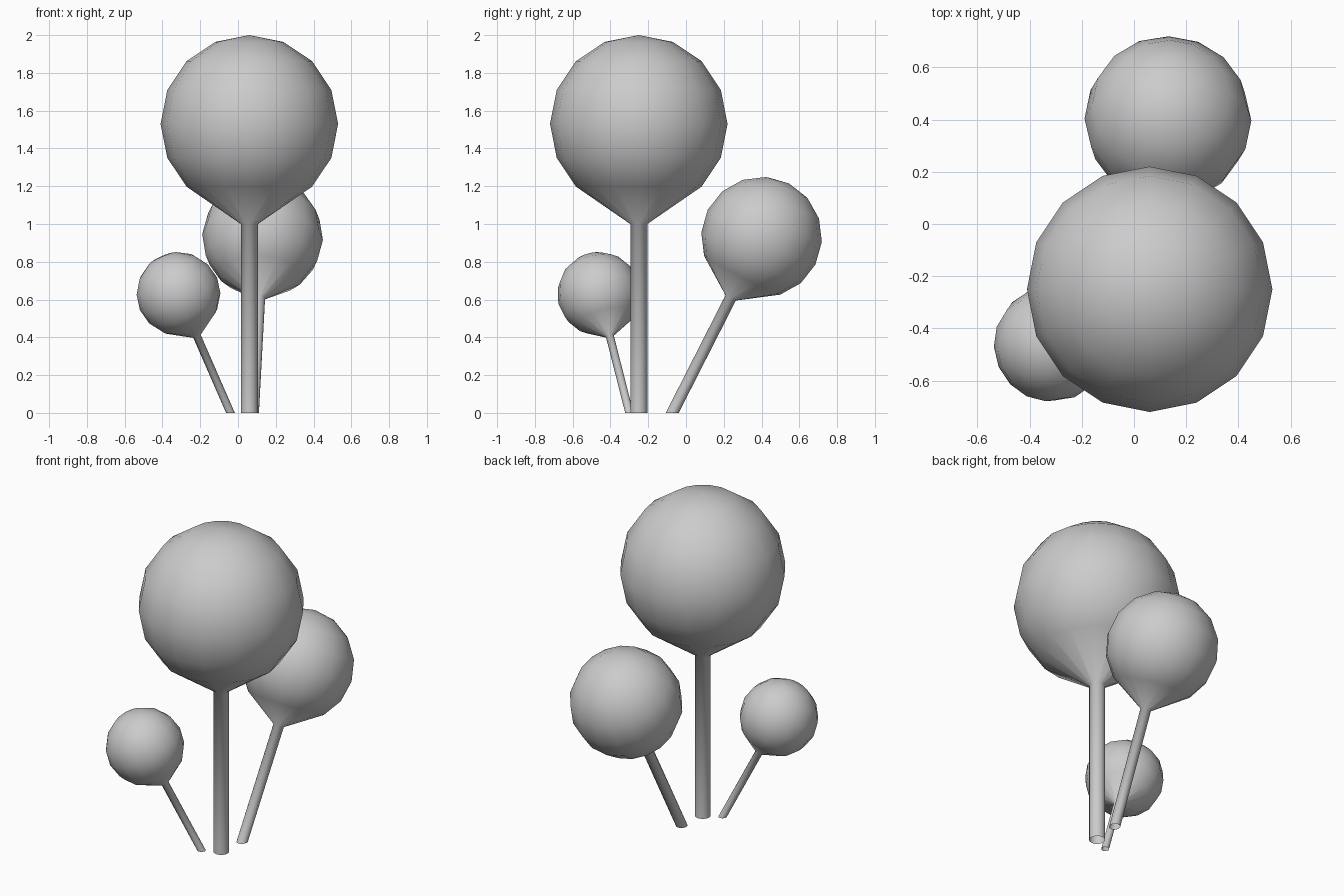
import bpy, bmesh
from math import sin, cos, pi
from mathutils import Vector

if "Cube" in bpy.data.objects:
    bpy.data.objects.remove(bpy.data.objects["Cube"])

SIDES = 16


def round_tree(name, base, centre, radius):
    """Thin stem flowing into a ball crown, leaning from base to centre."""
    base, centre = Vector(base), Vector(centre)
    axis = (centre - base).normalized()
    length = (centre - base).length
    turn = Vector((0, 0, 1)).rotation_difference(axis)
    stem_r = radius * 0.096

    # Profile (radius, height along axis): stem, neck, then ball rings
    profile = [(stem_r, 0), (stem_r, length - radius * 1.128)]
    for i in range(-2, 4):
        a = i * pi / 8
        profile.append((radius * cos(a), length + radius * sin(a)))

    bm = bmesh.new()
    rings = []
    for r, h in profile:
        ring = []
        for k in range(SIDES):
            t = 2 * pi * k / SIDES
            p = base + turn @ Vector((r * cos(t), r * sin(t), h))
            if h == 0:  # foot is cut level with the ground
                p -= axis * (p.z / axis.z)
            ring.append(bm.verts.new(p))
        rings.append(ring)
    for lo, hi in zip(rings, rings[1:]):
        for k in range(SIDES):
            n = (k + 1) % SIDES
            bm.faces.new((lo[k], lo[n], hi[n], hi[k]))
    # Crown tip
    tip = bm.verts.new(base + axis * (length + radius))
    for k in range(SIDES):
        bm.faces.new((rings[-1][k], rings[-1][(k + 1) % SIDES], tip))
    for f in bm.faces:
        f.smooth = True

    mesh = bpy.data.meshes.new(name)
    bm.to_mesh(mesh)
    bm.free()
    obj = bpy.data.objects.new(name, mesh)
    bpy.context.collection.objects.link(obj)
    return obj


round_tree("large_tree", (0.06, -0.25, 0), (0.06, -0.25, 1.53), 0.47)
round_tree("medium_tree", (0.08, -0.073, 0), (0.13, 0.40, 0.93), 0.32)
round_tree("small_tree", (-0.04, -0.30, 0), (-0.315, -0.46, 0.63), 0.222)
